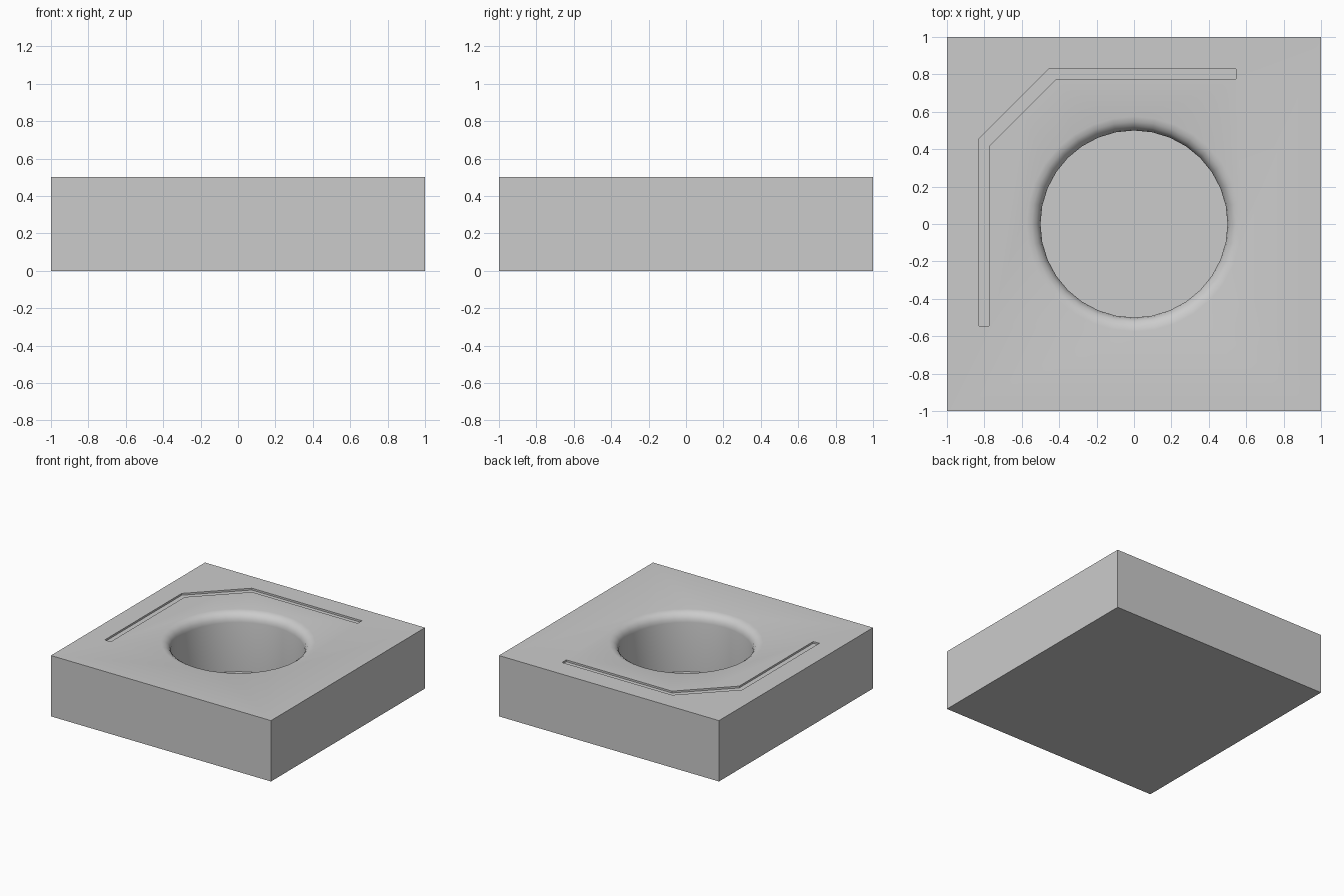
import bpy, bmesh
from math import sin, cos, pi, radians
from mathutils import Vector

if "Cube" in bpy.data.objects:
    bpy.data.objects.remove(bpy.data.objects["Cube"])

def new_object(name, bm):
    bmesh.ops.recalc_face_normals(bm, faces=bm.faces)
    me = bpy.data.meshes.new(name)
    bm.to_mesh(me)
    bm.free()
    ob = bpy.data.objects.new(name, me)
    bpy.context.collection.objects.link(ob)
    return ob

# Solid block
bm = bmesh.new()
bmesh.ops.create_cube(bm, size=1)
bmesh.ops.scale(bm, vec=(2, 2, 0.5), verts=bm.verts)
bmesh.ops.translate(bm, vec=(0, 0, 0.25), verts=bm.verts)
block = new_object("block", bm)

# Round pocket cutter with a rounded-over rim
SIDES, R, RIM, TOP, FLOOR = 32, 0.5, 0.075, 0.5, 0.02
profile = [(R, FLOOR)]
for i in range(5):
    a = pi / 2 * i / 4
    profile.append((R + RIM * (1 - cos(a)), TOP - RIM * (1 - sin(a))))
profile.append((R + RIM, 0.6))
bm = bmesh.new()
rings = [[bm.verts.new((r * cos(2 * pi * k / SIDES), r * sin(2 * pi * k / SIDES), z))
          for k in range(SIDES)] for r, z in profile]
for lo, hi in zip(rings, rings[1:]):
    for k in range(SIDES):
        n = (k + 1) % SIDES
        bm.faces.new((lo[k], lo[n], hi[n], hi[k]))
bm.faces.new(rings[0])
bm.faces.new(rings[-1])
pocket_cutter = new_object("pocket_cutter", bm)

# Bent groove cutter, outline mirrored across the diagonal
half = [(0.545, 0.83), (-0.455, 0.83)]
inner = [(-0.415, 0.775), (0.545, 0.775)]
mirror = lambda pts: [(-y, -x) for x, y in reversed(pts)]
outline = half + mirror(half) + mirror(inner) + inner
bm = bmesh.new()
face = bm.faces.new([bm.verts.new((x, y, 0.485)) for x, y in outline])
top = bmesh.ops.extrude_face_region(bm, geom=[face])["geom"]
bmesh.ops.translate(bm, vec=(0, 0, 0.1), verts=[v for v in top if isinstance(v, bmesh.types.BMVert)])
groove_cutter = new_object("groove_cutter", bm)

# Cut the pocket and groove out of the block
bpy.context.view_layer.objects.active = block
block.select_set(True)
for cutter in (pocket_cutter, groove_cutter):
    mod = block.modifiers.new(cutter.name, 'BOOLEAN')
    mod.operation, mod.object, mod.solver = 'DIFFERENCE', cutter, 'EXACT'
    bpy.ops.object.modifier_apply(modifier=mod.name)
    bpy.data.objects.remove(cutter)
bpy.ops.object.shade_smooth_by_angle(angle=radians(30))
